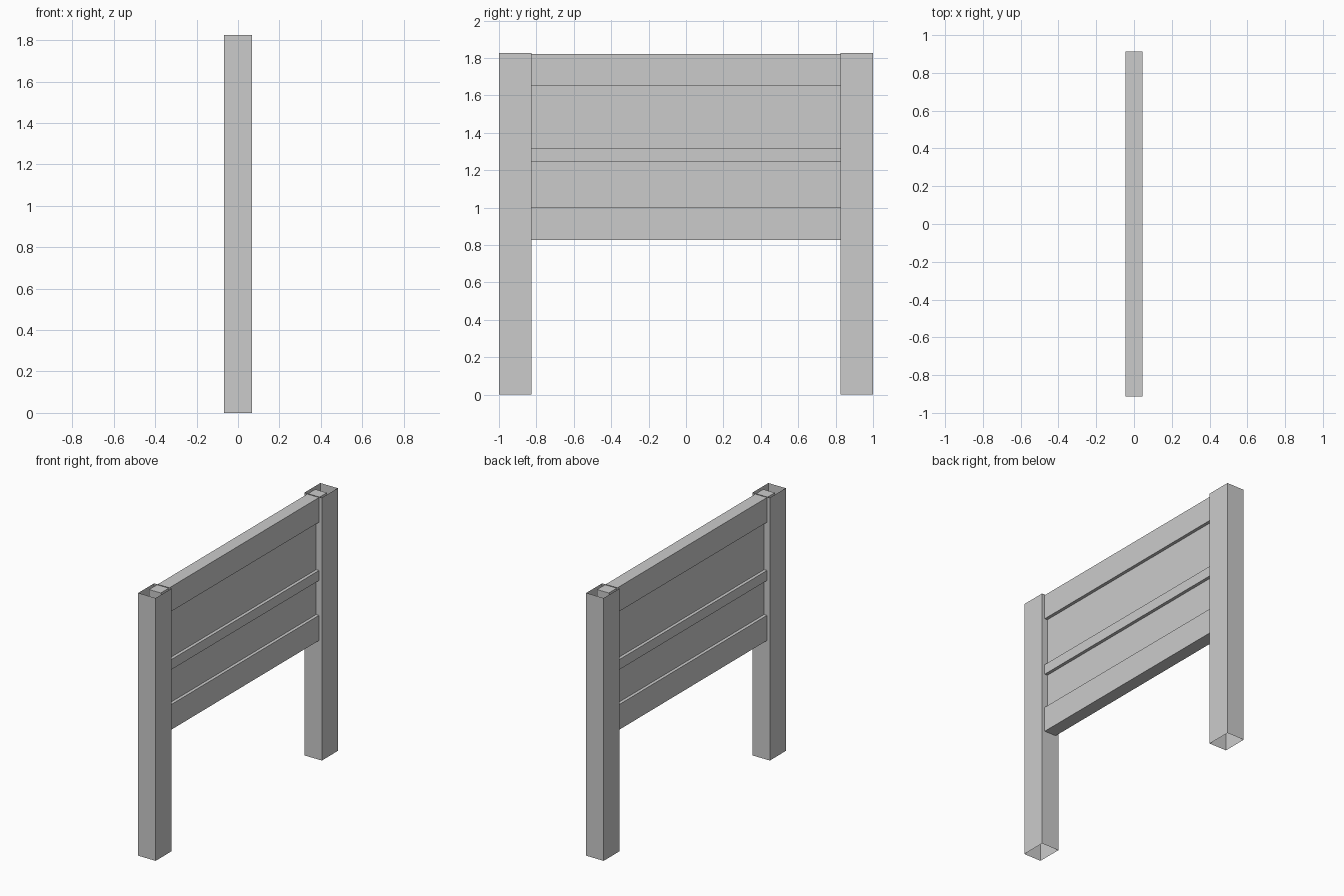
import bpy, bmesh

if "Cube" in bpy.data.objects:
    bpy.data.objects.remove(bpy.data.objects["Cube"])


def box(name, x, y, z, open_ends=False):
    """Box from (min, max) ranges; open_ends leaves out the top and bottom."""
    bm = bmesh.new()
    bmesh.ops.create_cube(bm, size=1)
    for v in bm.verts:
        for i, (lo, hi) in enumerate((x, y, z)):
            v.co[i] = lo if v.co[i] < 0 else hi
    bm.normal_update()
    if open_ends:
        caps = [f for f in bm.faces if abs(f.normal.z) > 0.5]
        bmesh.ops.delete(bm, geom=caps, context='FACES_ONLY')
    mesh = bpy.data.meshes.new(name)
    bm.to_mesh(mesh)
    bm.free()
    obj = bpy.data.objects.new(name, mesh)
    bpy.context.collection.objects.link(obj)
    return obj


# Hollow posts, open at both ends
POST_X = 0.067
for name, y in (("front_post", (-1, -0.825)), ("back_post", (0.825, 1))):
    box(name, (-POST_X, POST_X), y, (0, 1.826), open_ends=True)

# Rails running into the middle of each post
RAIL_X, END_Y = 0.045, 0.912
rails = (("bottom_rail", 0.828, 1.003),
         ("middle_rail", 1.245, 1.315),
         ("top_rail", 1.65, 1.822))
for name, z0, z1 in rails:
    box(name, (-RAIL_X, RAIL_X), (-END_Y, END_Y), (z0, z1))

# Thinner recessed boards filling the gaps between rails
PANEL_X = 0.023
for name, below, above in (("lower_panel", rails[0], rails[1]),
                           ("upper_panel", rails[1], rails[2])):
    box(name, (-PANEL_X, PANEL_X), (-END_Y, END_Y), (below[2], above[1]))
